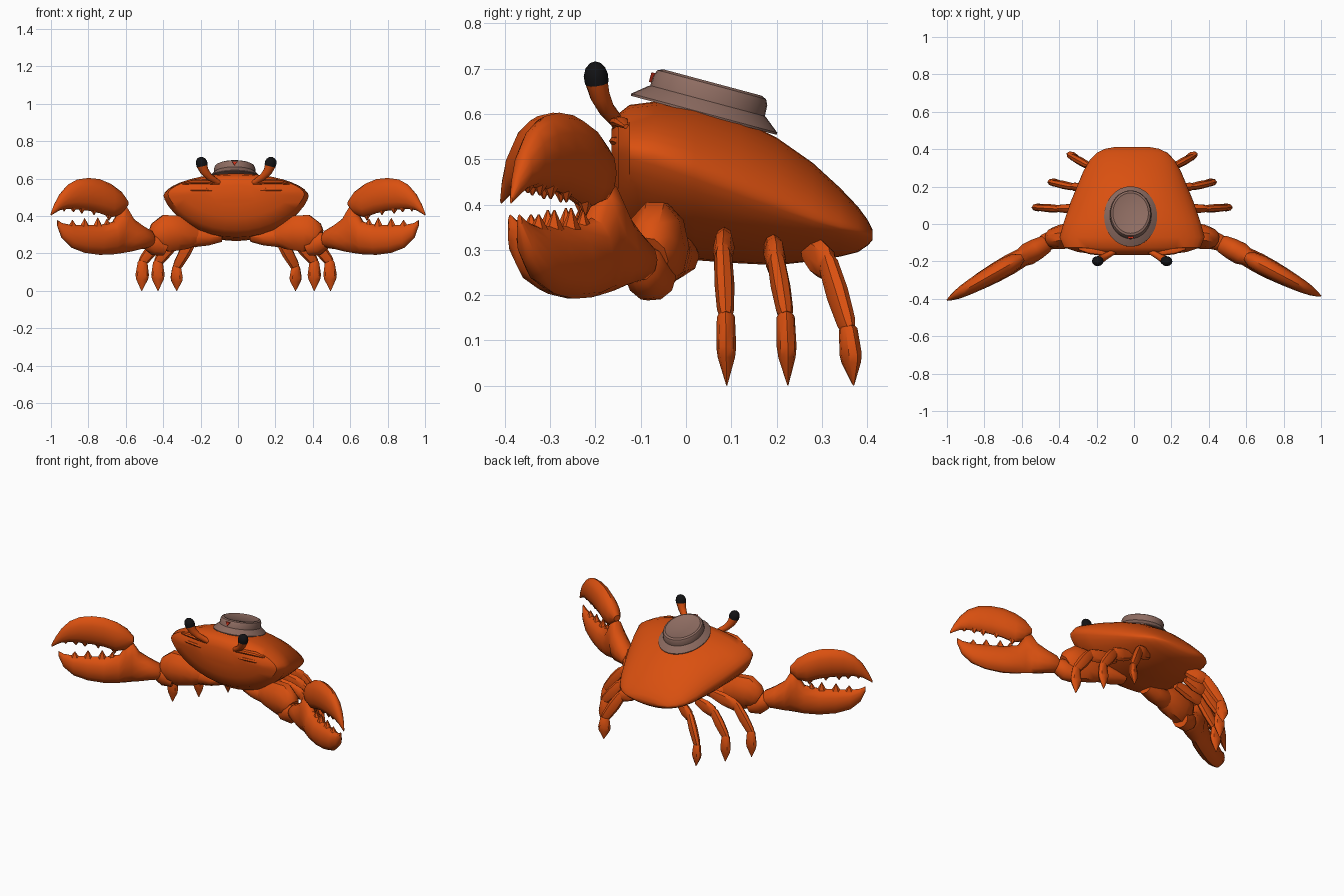
import bpy, bmesh, math
from mathutils import Vector, Matrix

CX = -0.01  # body centre line


def material(name, rgb):
    m = bpy.data.materials.new(name)
    m.diffuse_color = (*rgb, 1)
    return m


SHELL = material("orange shell", (0.70, 0.08, 0.005))
BLACK = material("eye black", (0.006, 0.006, 0.007))
FELT = material("brown felt", (0.27, 0.15, 0.12))
RED = material("red badge", (0.60, 0.03, 0.01))


def skin(name, rings, mat, angle=40):
    """Join equal-sized rings of points into a closed smooth skin."""
    bm = bmesh.new()
    rows = [[bm.verts.new(p) for p in ring] for ring in rings]
    n = len(rows[0])
    for a, b in zip(rows, rows[1:]):
        for i in range(n):
            j = (i + 1) % n
            bm.faces.new((a[i], a[j], b[j], b[i]))
    bm.faces.new(rows[0])
    bm.faces.new(rows[-1])
    bmesh.ops.recalc_face_normals(bm, faces=bm.faces)
    me = bpy.data.meshes.new(name)
    bm.to_mesh(me)
    bm.free()
    me.shade_smooth()
    me.set_sharp_from_angle(angle=math.radians(angle))
    me.materials.append(mat)
    ob = bpy.data.objects.new(name, me)
    bpy.context.collection.objects.link(ob)
    return ob


def spow(v, e):
    return math.copysign(abs(v) ** e, v)


def ring(c, a, b, n=10, e=1.0):
    """Superellipse around c with half-axis vectors a and b."""
    return [c + a * spow(math.cos(t), e) + b * spow(math.sin(t), e)
            for t in (2 * math.pi * i / n for i in range(n))]


def tube(name, pts, mat, wide=Vector((0, 1, 0)), n=10):
    """Tapered limb through (x, y, z, radius along wide, other radius)."""
    rings = []
    for i, p in enumerate(pts):
        q, r = pts[max(i - 1, 0)], pts[min(i + 1, len(pts) - 1)]
        t = (Vector(r[:3]) - Vector(q[:3])).normalized()
        w = (wide - t * wide.dot(t)).normalized()
        rings.append(ring(Vector(p[:3]), w * p[3], t.cross(w) * p[4], n))
    return skin(name, rings, mat)


# carapace: y, half width, top, rim, bottom
body = [(-0.165, .17, .565, .525, .46), (-0.15, .29, .60, .522, .39),
        (-0.125, .365, .62, .518, .325), (-0.07, .388, .627, .508, .285),
        (0.02, .362, .618, .475, .277), (0.12, .328, .588, .435, .270),
        (0.20, .295, .548, .405, .266), (0.28, .262, .492, .372, .275),
        (0.34, .228, .437, .352, .285), (0.38, .19, .395, .342, .295),
        (0.402, .145, .365, .335, .31), (0.412, .09, .345, .333, .322)]
rings = []
for y, w, top, rim, bot in body:
    row = []
    for i in range(36):
        t = 2 * math.pi * i / 36
        c, s = math.cos(t), math.sin(t)
        e = 1.15 if s > 0 else 1.35
        z = rim + ((top - rim) if s > 0 else (rim - bot)) * spow(s, e)
        row.append(Vector((CX + w * spow(c, 1.0), y, z)))
    rings.append(row)
skin("carapace", rings, SHELL)

# hat: one lathe profile, oval and tilted back
profile = [(.135, .012), (.166, 0), (.167, .005), (.136, .03), (.131, .033), (.13, .058),
           (.124, .07), (.112, .075), (.106, .072), (.01, .070)]
tilt = Matrix.Translation((CX - .008, .039, .597)) @ Matrix.Rotation(math.radians(-15), 4, 'X')
skin("hat", [[tilt @ p for p in ring(Vector((0, 0, z)), Vector((r * .85, 0, 0)), Vector((0, r, 0)), 32)]
             for r, z in profile], FELT, 30)
# small pointed badge on the hat front
skin("hat_badge", [[tilt @ Vector((x, y, z)) for x, z in ((-.014, .062), (.014, .062), (0, .04))]
                   for y in (-.136, -.127)], RED)

# walking legs: root, knee, ankle, foot tip
LEGS = [((.22, .085, .325), (.40, .082, .285), (.500, .088, .155), (.505, .09, 0)),
        ((.20, .19, .31), (.325, .20, .27), (.418, .22, .155), (.418, .225, 0)),
        ((.14, .27, .30), (.24, .315, .265), (.318, .358, .127), (.318, .37, 0))]

# palm with lower finger, and upper finger: x, low z, high z, half thickness
PALM = [(.455, .245, .30, .03), (.47, .23, .325, .048), (.52, .222, .355, .057), (.57, .210, .395, .060),
        (.60, .205, .455, .050), (.63, .20, .435, .052), (.665, .195, .37, .054), (.74, .192, .352, .052),
        (.82, .203, .352, .045), (.89, .23, .352, .035), (.94, .28, .362, .022), (.965, .345, .378, .006)]
FINGER = [(.595, .45, .485, .02), (.63, .405, .535, .042), (.68, .392, .572, .050), (.74, .415, .597, .048),
          (.80, .428, .603, .045), (.86, .435, .595, .040), (.91, .438, .567, .033), (.95, .432, .52, .024),
          (.98, .415, .465, .013), (1.0, .402, .417, .003)]
TEETH = [(.70, .34, .385), (.75, .34, .392), (.82, .34, .388), (.885, .34, .378),
         (.69, .42, .375), (.77, .445, .405), (.835, .45, .412), (.88, .455, .42), (.93, .455, .425)]

for s, side in ((-1, "left"), (1, "right")):
    def mx(pts):
        return [(CX + s * p[0], *p[1:]) for p in pts]

    # eye stalk, eye and socket ridges
    tube(side + "_eye_stalk", mx([(.06, -.125, .565, .012, .012), (.10, -.150, .580, .015, .015),
                                  (.145, -.175, .610, .018, .019), (.17, -.190, .640, .022, .024),
                                  (.183, -.198, .672, .025, .029)]), SHELL, n=12)
    tube(side + "_eye", mx([(.181, -.197, .668, .026, .030), (.185, -.199, .685, .027, .031),
                            (.19, -.2, .701, .022, .026), (.192, -.2, .711, .013, .015),
                            (.193, -.2, .715, .003, .003)]), BLACK, n=12)
    for label, z in (("upper", .582), ("lower", .54)):
        tube(f"{side}_{label}_socket_ridge",
             mx([(.09, -.153, z - .012, .008, .006), (.16, -.152, z, .018, .012),
                 (.23, -.143, z, .018, .012), (.285, -.132, z - .01, .006, .005)]), SHELL, n=8)

    # arm: shoulder, upper arm, elbow
    tube(side + "_shoulder", mx([(.08, -.01, .29, .04, .03), (.15, -.02, .285, .05, .045),
                                 (.23, -.035, .29, .05, .06), (.26, -.04, .295, .04, .045)]), SHELL)
    tube(side + "_upper_arm", mx([(.19, -.035, .29, .035, .04), (.25, -.045, .295, .055, .075),
                                  (.31, -.058, .308, .066, .098), (.375, -.068, .307, .066, .104),
                                  (.42, -.078, .29, .058, .08), (.437, -.083, .28, .045, .055)]), SHELL)
    tube(side + "_elbow", mx([(.38, -.07, .235, .05, .05), (.43, -.085, .25, .05, .065),
                              (.47, -.1, .268, .045, .05), (.49, -.11, .275, .03, .03)]), SHELL)

    # claw, swung forward along its own line
    slope = .53 if s > 0 else .57
    across = Vector((s * slope, 1, 0)).normalized()

    def at(x, z):
        return Vector((s * x, -.1 - (x - .46) * slope, z))

    for label, table in (("palm", PALM), ("upper_finger", FINGER)):
        skin(f"{side}_claw_{label}",
             [ring(at(x, (lo + hi) / 2), across * t, Vector((0, 0, (hi - lo) / 2)), 12)
              for x, lo, hi, t in table], SHELL)
    along = Vector((s, -slope, 0)).normalized()
    for i, (x, base, tip) in enumerate(TEETH):
        skin(f"{side}_claw_tooth_{i + 1}",
             [ring(at(x, base), along * .03, across * .022, 6),
              ring(at(x, tip), along * .002, across * .002, 6)], SHELL)

    # three jointed legs
    for i, leg in enumerate(LEGS):
        root, knee, ankle, tip = (Vector(p) for p in leg)
        out = (knee - root).normalized()
        wide = Vector((-s * out.y, out.x, 0))

        def limb(name, a, b, steps):
            tube(f"{side}_leg_{i + 1}_{name}",
                 mx([(*a.lerp(b, f), w, h) for f, w, h in steps]), SHELL, wide, 8)

        limb("thigh", root, knee, [(0, .018, .028), (.5, .024, .042), (.9, .022, .038), (1.08, .010, .018)])
        limb("shin", knee, ankle, [(-.25, .008, .012), (0, .020, .030), (.45, .022, .034),
                                   (.9, .019, .028), (1.03, .014, .022)])
        limb("foot", ankle, tip, [(-.06, .012, .018), (.02, .020, .026), (.45, .022, .036),
                                  (.6, .019, .032), (1, .001, .002)])
